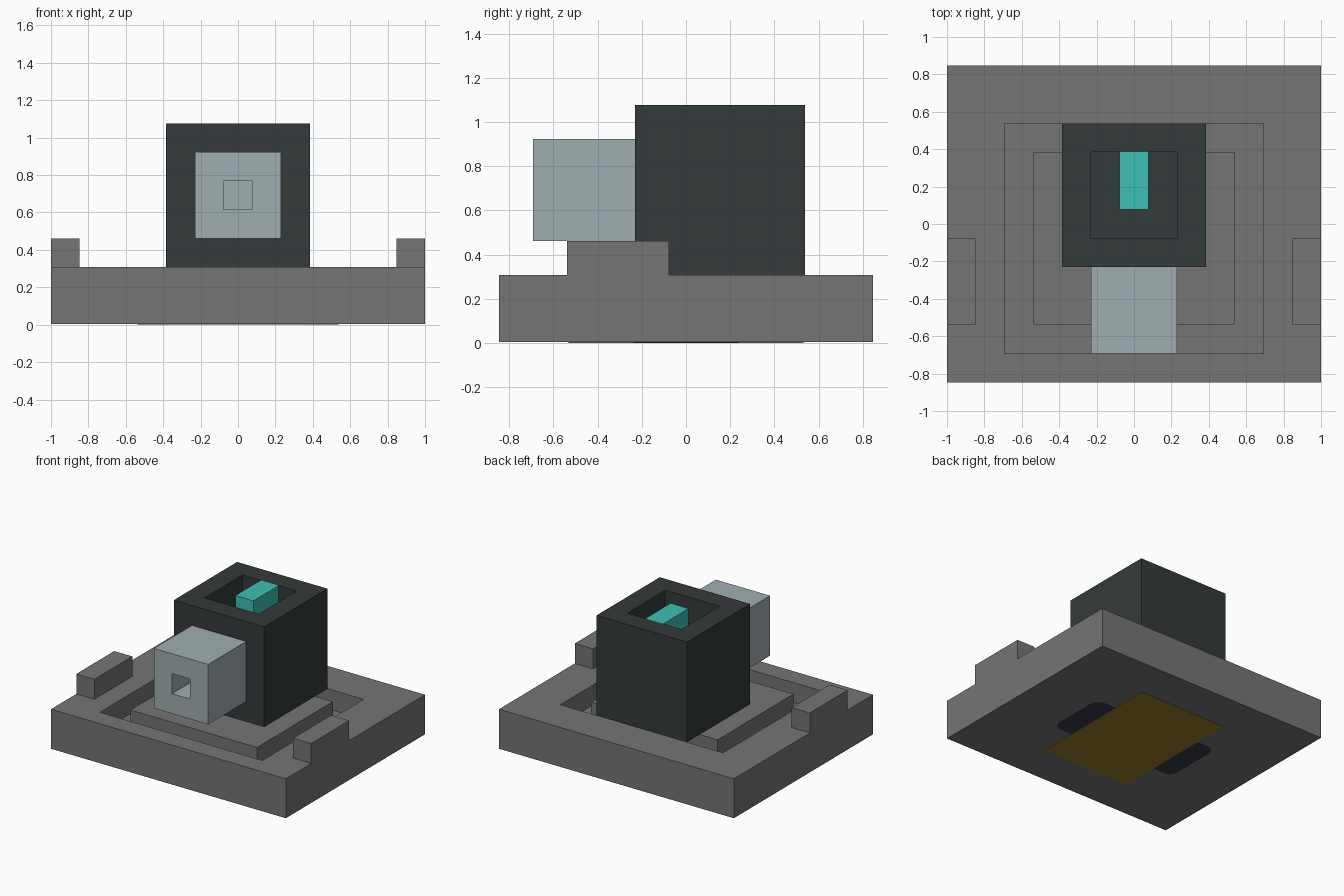
import bpy, bmesh
from mathutils import Vector

if "Cube" in bpy.data.objects:
    bpy.data.objects.remove(bpy.data.objects["Cube"])

U = 1 / 13  # one grid step of the blocky design


def material(name, hex_code):
    def linear(c):
        return c / 12.92 if c <= 0.04045 else ((c + 0.055) / 1.055) ** 2.4
    m = bpy.data.materials.new(name)
    rgb = [linear(int(hex_code[i:i + 2], 16) / 255) for i in (0, 2, 4)]
    m.diffuse_color = (*rgb, 1)
    m.use_nodes = True
    m.node_tree.nodes["Principled BSDF"].inputs["Base Color"].default_value = m.diffuse_color
    return m


GREY = material("base grey", "757575")
DARK = material("dark slate", "343a3a")
PALE = material("pale blue grey", "a0aeb1")
TEAL = material("teal", "3dbfb3")
GOLD = material("dull gold", "9c7c2a")
NAVY = material("dark navy", "38384a")


def box(name, lo, hi, mat, pocket=None, corner=0):
    """Box in grid steps. pocket = (direction, lo, hi, depth) sinks a
    rectangular hole into one side; corner rounds the upright edges."""
    lo, hi = Vector(lo) * U, Vector(hi) * U
    mid, size = (lo + hi) / 2, hi - lo
    bm = bmesh.new()
    bmesh.ops.create_cube(bm, size=1)
    for v in bm.verts:
        v.co = mid + Vector(a * b for a, b in zip(v.co, size))
    bm.normal_update()
    if pocket:
        direction, p_lo, p_hi, depth = pocket
        d = Vector(direction)
        face = max(bm.faces, key=lambda f: f.normal.dot(d))
        bmesh.ops.inset_individual(bm, faces=[face], thickness=U)
        for v in face.verts:
            for i in range(3):
                if not d[i]:
                    v.co[i] = U * (p_lo[i] if v.co[i] < mid[i] else p_hi[i])
        new = bmesh.ops.extrude_discrete_faces(bm, faces=[face])["faces"][0]
        bmesh.ops.translate(bm, verts=new.verts, vec=-d * depth * U)
    if corner:
        edges = [e for e in bm.edges
                 if abs(e.verts[0].co.z - e.verts[1].co.z) > 1e-5]
        bmesh.ops.bevel(bm, geom=edges, offset=corner * U, segments=3,
                        profile=0.5, affect='EDGES')
    mesh = bpy.data.meshes.new(name)
    bm.to_mesh(mesh)
    bm.free()
    mesh.materials.append(mat)
    obj = bpy.data.objects.new(name, mesh)
    bpy.context.collection.objects.link(obj)
    return obj


# Base with a sunken moat and a plateau standing in it
box("base", (-13, -11, 0.05), (13, 11, 4), GREY,
    ((0, 0, 1), (-9, -9, 0), (9, 7, 0), 2))
box("plateau", (-7, -7, 2), (7, 5, 4), GREY)

# Main housing, open at the top, with the slider inside
box("housing", (-5, -3, 4), (5, 7, 14), DARK,
    ((0, 0, 1), (-3, -1, 0), (3, 5, 0), 6))
box("slider", (-1, 1, 8), (1, 5, 14), TEAL)

# Front nozzle with a square bore
box("nozzle", (-3, -9, 6), (3, -3, 12), PALE,
    ((0, -1, 0), (-1, 0, 8), (1, 0, 10), 5))

# Underside plate
box("bottom_plate", (-4.85, -6.9, 0), (4.85, 6.9, 0.06), GOLD)

# Left and right rails and underside pads
for side, s in (("left", -1), ("right", 1)):
    x = sorted((s * 11, s * 13))
    box(side + "_rail", (x[0], -7, 4), (x[1], -1, 6), GREY)
    x = sorted((s * 4, s * 7))
    box(side + "_pad", (x[0], -3.1, 0.02), (x[1], 3.1, 0.06), NAVY, corner=0.8)
